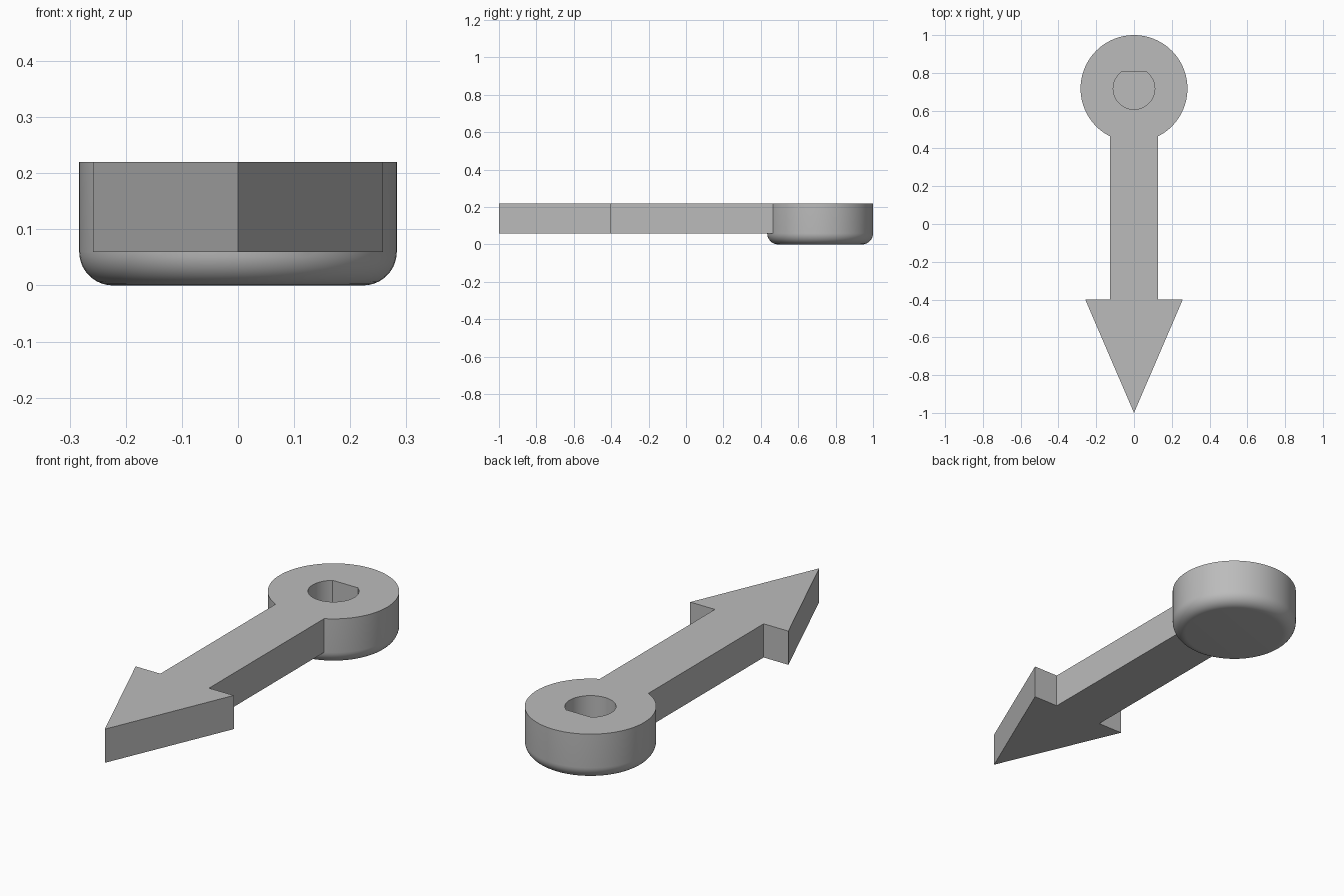
import bpy, bmesh, math
from mathutils import Matrix, Vector

if "Cube" in bpy.data.objects:
    bpy.data.objects.remove(bpy.data.objects["Cube"], do_unlink=True)

TOP, ARM_BOTTOM = 0.22, 0.06
HUB_Y, HUB_R, FILLET = 0.717, 0.283, 0.06
BORE_R, BORE_FLAT = 0.11, 0.088

grey = bpy.data.materials.new("plain grey")
grey.use_nodes = True
grey.diffuse_color = (0.5, 0.5, 0.5, 1)
grey.node_tree.nodes["Principled BSDF"].inputs["Base Color"].default_value = (0.5, 0.5, 0.5, 1)


def make_object(name, bm):
    bmesh.ops.recalc_face_normals(bm, faces=bm.faces)
    mesh = bpy.data.meshes.new(name)
    bm.to_mesh(mesh)
    bm.free()
    mesh.materials.append(grey)
    obj = bpy.data.objects.new(name, mesh)
    bpy.context.collection.objects.link(obj)
    return obj


def prism(name, outline, z0, z1):
    bm = bmesh.new()
    face = bm.faces.new([bm.verts.new((x, y, z0)) for x, y in outline])
    ext = bmesh.ops.extrude_face_region(bm, geom=[face])
    verts = [v for v in ext["geom"] if isinstance(v, bmesh.types.BMVert)]
    bmesh.ops.translate(bm, verts=verts, vec=(0, 0, z1 - z0))
    return make_object(name, bm)


def boolean(target, tool, operation):
    mod = target.modifiers.new(operation.lower(), "BOOLEAN")
    mod.operation, mod.solver, mod.object = operation, "EXACT", tool
    bpy.context.view_layer.objects.active = target
    bpy.ops.object.modifier_apply(modifier=mod.name)
    bpy.data.objects.remove(tool, do_unlink=True)


# Round hub with a filleted lower edge
bm = bmesh.new()
bmesh.ops.create_cone(bm, cap_ends=True, segments=96, radius1=HUB_R, radius2=HUB_R, depth=TOP,
                      matrix=Matrix.Translation((0, HUB_Y, TOP / 2)))
rim = [e for e in bm.edges if all(v.co.z < 0.01 for v in e.verts)]
bmesh.ops.bevel(bm, geom=rim, offset=FILLET, segments=10, profile=0.5, affect="EDGES")
pointer = make_object("pointer_knob", bm)

# Arm and arrowhead, running into the hub
half = [(0.128, 0.55), (0.128, -0.4), (0.258, -0.4)]
outline = half + [(0, -1)] + [(-x, y) for x, y in reversed(half)]
boolean(pointer, prism("arrow_arm", outline, ARM_BOTTOM, TOP), "UNION")

# Blind shaft hole with one flat side
start = math.asin(BORE_FLAT / BORE_R)
sweep = math.pi + 2 * start
angles = [start - sweep * i / 64 for i in range(65)]
bore = [(BORE_R * math.cos(a), HUB_Y + BORE_R * math.sin(a)) for a in angles]
boolean(pointer, prism("shaft_hole", bore, ARM_BOTTOM, TOP + 0.1), "DIFFERENCE")

# Smooth round walls, crisp edges
pointer.select_set(True)
bpy.context.view_layer.objects.active = pointer
bpy.ops.object.shade_smooth_by_angle(angle=math.radians(30))
